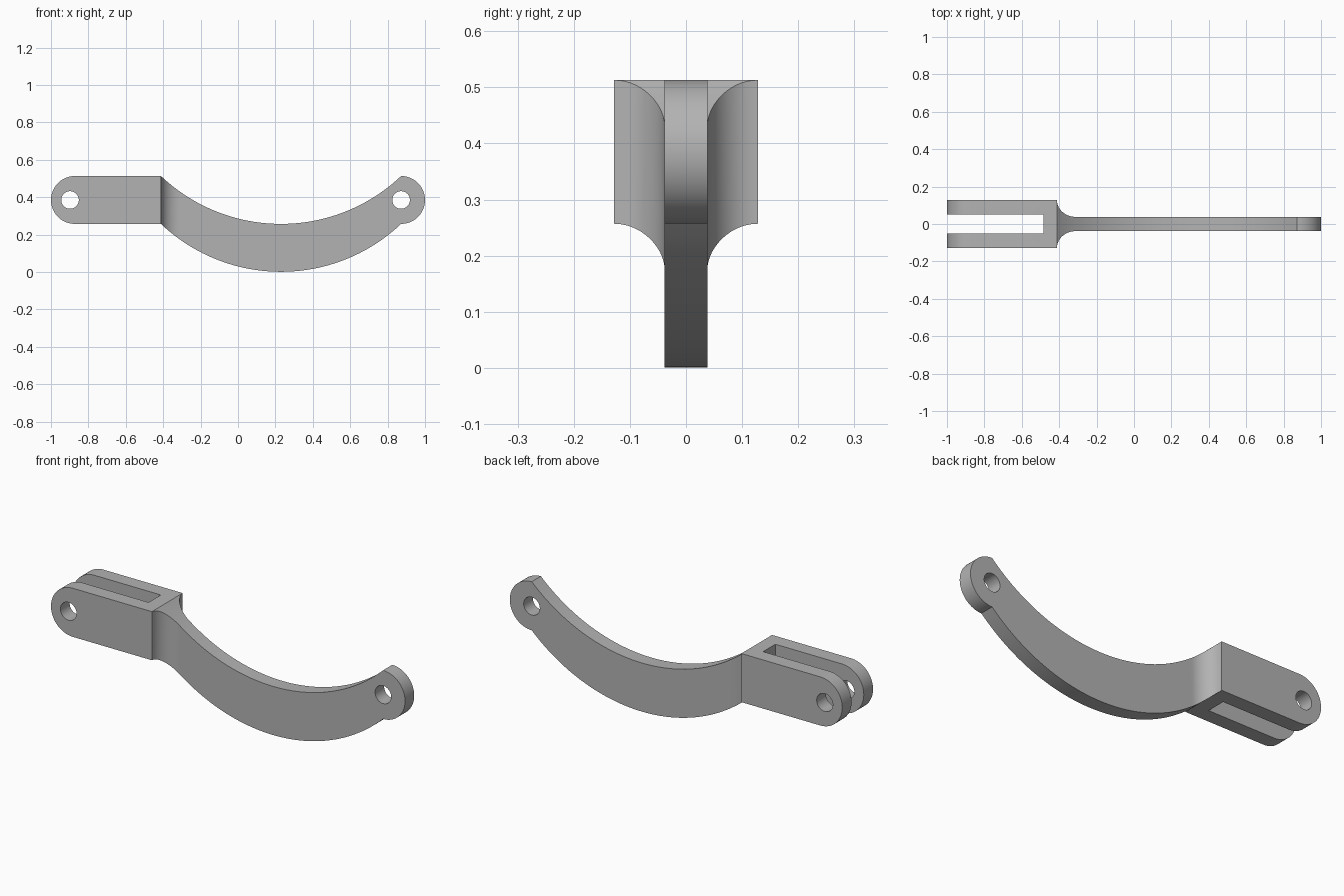
import bpy, bmesh, math
from mathutils import Matrix

cube = bpy.data.objects.get("Cube")
if cube:
    bpy.data.objects.remove(cube, do_unlink=True)

R = 0.128               # half height of both ends, half width of the fork
MID = 0.385             # height of the end centres
SHOULDER = -0.412       # where the fork meets the arm
EYE_X = 0.872
ARM_W = 0.038
SAG = 2 * R             # depth of the arm's bow

grey = bpy.data.materials.new("plain_grey")
grey.use_nodes = True
colour = (0.45, 0.45, 0.45, 1)
grey.diffuse_color = colour
grey.node_tree.nodes["Principled BSDF"].inputs["Base Color"].default_value = colour


def add_object(name, bm):
    bmesh.ops.recalc_face_normals(bm, faces=bm.faces)
    mesh = bpy.data.meshes.new(name)
    bm.to_mesh(mesh)
    bm.free()
    mesh.materials.append(grey)
    obj = bpy.data.objects.new(name, mesh)
    bpy.context.collection.objects.link(obj)
    return obj


# Cross-sections along x: (x, half width, centre height, half height)
sections = []
N = 20
for i in range(N + 1):                      # rounded fork end
    a = math.pi / 2 * i / N
    sections.append((-1 + R * (1 - math.cos(a)), R, MID, R * math.sin(a)))

half = (EYE_X - SHOULDER) / 2
centre = (EYE_X + SHOULDER) / 2
bow = (half ** 2 + SAG ** 2) / (2 * SAG)


def arm_section(x, width):
    drop = math.sqrt(bow ** 2 - (x - centre) ** 2) - (bow - SAG)
    return (x, width, MID - drop, R)


FLARE = 0.1
for i in range(15):                         # concave flare from fork to arm
    a = math.pi / 2 * i / 14
    width = R - (R - ARM_W) * math.sin(a)
    sections.append(arm_section(SHOULDER + FLARE * (1 - math.cos(a)), width))

start = SHOULDER + FLARE
for i in range(1, 49):                      # bowed arm
    sections.append(arm_section(start + (EYE_X - start) * i / 48, ARM_W))

for i in range(1, N + 1):                   # rounded eye end
    a = math.pi / 2 * i / N
    sections.append((EYE_X + R * math.sin(a), ARM_W, MID, R * math.cos(a)))

bm = bmesh.new()
rings = [[bm.verts.new((x, sy * w, z + sz * h))
          for sy, sz in ((-1, -1), (1, -1), (1, 1), (-1, 1))]
         for x, w, z, h in sections]
for a, b in zip(rings, rings[1:]):
    for k in range(4):
        n = (k + 1) % 4
        bm.faces.new((a[k], a[n], b[n], b[k]))
bmesh.ops.remove_doubles(bm, verts=bm.verts, dist=1e-5)
link = add_object("forked_link_arm", bm)


# Cutters for the fork slot and the pin holes
def pin_cutter(name, x):
    bm = bmesh.new()
    bmesh.ops.create_cone(
        bm, cap_ends=True, segments=48, radius1=0.047, radius2=0.047, depth=1,
        matrix=Matrix.Translation((x, 0, MID)) @ Matrix.Rotation(math.pi / 2, 4, 'X'))
    return add_object(name, bm)


bm = bmesh.new()
SLOT_END = -0.485
bmesh.ops.create_cube(bm, size=1, matrix=Matrix.Translation((SLOT_END - 0.5, 0, MID))
                      @ Matrix.Diagonal((1, 0.102, 1, 1)))
cutters = [add_object("slot_cutter", bm),
           pin_cutter("fork_pin_cutter", -0.898),
           pin_cutter("eye_pin_cutter", EYE_X)]

bpy.ops.object.select_all(action='DESELECT')
link.select_set(True)
bpy.context.view_layer.objects.active = link
for cutter in cutters:
    cutter.hide_render = True
    mod = link.modifiers.new(cutter.name, 'BOOLEAN')
    mod.operation = 'DIFFERENCE'
    mod.solver = 'EXACT'
    mod.object = cutter
    bpy.ops.object.modifier_apply(modifier=mod.name)
    bpy.data.objects.remove(cutter, do_unlink=True)

bpy.ops.object.shade_smooth_by_angle(angle=math.radians(25))
